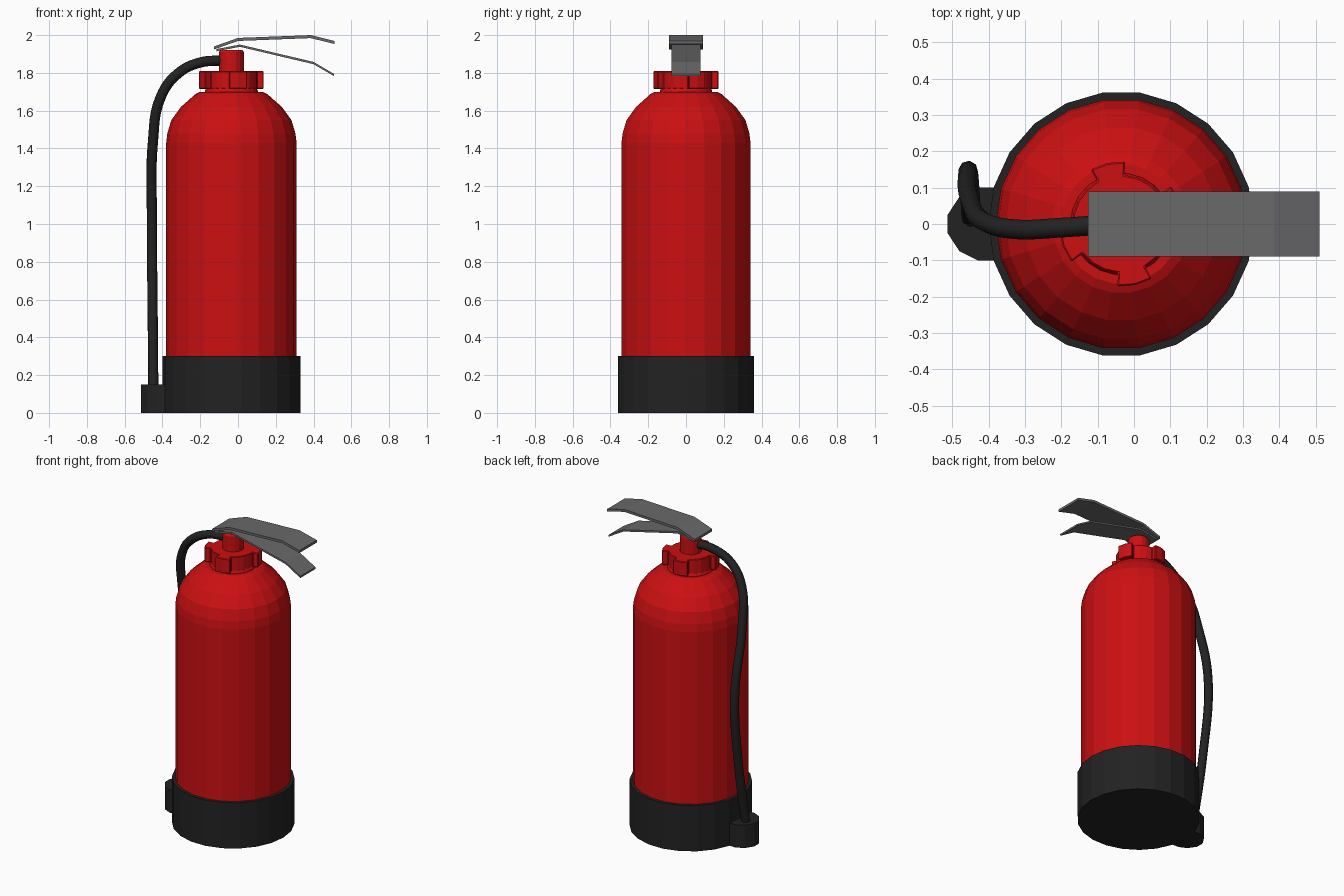
import bpy
import bmesh
from math import sin, cos, tau

cube = bpy.data.objects.get("Cube")
if cube:
    bpy.data.objects.remove(cube, do_unlink=True)

SIDES = 22
AXIS = -0.035  # x of the tank's axis


def material(name, rgb):
    m = bpy.data.materials.new(name)
    m.use_nodes = True
    m.diffuse_color = (*rgb, 1)
    m.node_tree.nodes["Principled BSDF"].inputs["Base Color"].default_value = (*rgb, 1)
    return m


red = material("red paint", (0.6, 0.005, 0.006))
black = material("black rubber", (0.016, 0.016, 0.016))
grey = material("grey metal", (0.14, 0.14, 0.145))


def finish(name, bm, mat):
    bmesh.ops.recalc_face_normals(bm, faces=bm.faces)
    mesh = bpy.data.meshes.new(name)
    bm.to_mesh(mesh)
    bm.free()
    mesh.materials.append(mat)
    ob = bpy.data.objects.new(name, mesh)
    bpy.context.collection.objects.link(ob)
    return ob


def lathe(name, profile, mat, sides=SIDES):
    """Capped solid of revolution from (radius, z) pairs."""
    bm = bmesh.new()
    rings = [[bm.verts.new((AXIS + r * cos(tau * i / sides), r * sin(tau * i / sides), z))
              for i in range(sides)] for r, z in profile]
    for a, b in zip(rings, rings[1:]):
        for i in range(sides):
            j = (i + 1) % sides
            bm.faces.new((a[i], a[j], b[j], b[i]))
    bm.faces.new(rings[0])
    bm.faces.new(rings[-1])
    return finish(name, bm, mat)


def prism(name, outline, offset, mat):
    """Closed outline of 3D points, extruded by an offset."""
    bm = bmesh.new()
    face = bm.faces.new([bm.verts.new(p) for p in outline])
    new = bmesh.ops.extrude_face_region(bm, geom=[face])["geom"]
    bmesh.ops.translate(bm, vec=offset, verts=[v for v in new if isinstance(v, bmesh.types.BMVert)])
    return finish(name, bm, mat)


# Tank and its rubber foot
lathe("tank", [(0.345, 0.2), (0.345, 1.43), (0.339, 1.48), (0.318, 1.55), (0.267, 1.62),
               (0.19, 1.688), (0.165, 1.7)], red)
lathe("base_cover", [(0.365, 0), (0.365, 0.3)], black)

# Neck, lugged collar and valve
lathe("neck", [(0.14, 1.68), (0.14, 1.705), (0.13, 1.73)], red)
lugs = {0, 1, 5, 6, 11, 12, 16, 17}
outline = []
for i in range(SIDES):
    r = 0.172 if i in lugs else 0.135
    for k in (i, i + 1):
        a = 0.08 + tau * k / SIDES
        p = (AXIS + r * cos(a), r * sin(a), 1.715)
        if not outline or max(abs(p[0] - outline[-1][0]), abs(p[1] - outline[-1][1])) > 1e-5:
            outline.append(p)
if abs(outline[0][0] - outline[-1][0]) + abs(outline[0][1] - outline[-1][1]) < 1e-5:
    outline.pop()
collar = prism("collar", outline, (0, 0, 0.095), red)
bevel = collar.modifiers.new("soft edge", "BEVEL")
bevel.width = 0.004
bevel.segments = 1
lathe("valve", [(0.066, 1.8), (0.066, 1.91), (0.058, 1.922)], red, 16)


# Bent sheet levers
def lever(name, path, half_width, thickness):
    top = [(x, -half_width, z) for x, z in path]
    under = [(x, -half_width, z - thickness) for x, z in reversed(path)]
    return prism(name, top + under, (0, 2 * half_width, 0), grey)


lever("upper_lever", [(-0.127, 1.94), (0, 1.985), (0.385, 2.0), (0.51, 1.969)], 0.09, 0.016)
lever("lower_lever", [(-0.115, 1.926), (0.01, 1.95), (0.4, 1.858), (0.508, 1.795)], 0.078, 0.012)

# Hose holder: rounded block on the foot
holder = [(-0.34, 0.1), (-0.43, 0.1), (-0.48, 0.075), (-0.513, 0.025)]
holder += [(x, -y) for x, y in reversed(holder)]
prism("hose_holder", [(x, y, 0) for x, y in holder], (0, 0, 0.15), black)

# Hose from valve to holder
curve = bpy.data.curves.new("hose", "CURVE")
curve.dimensions = "3D"
curve.bevel_depth = 0.027
curve.bevel_resolution = 2
curve.use_fill_caps = True
curve.resolution_u = 6
curve.materials.append(black)
path = [(-0.06, 0, 1.865), (-0.2, -0.01, 1.855), (-0.32, -0.015, 1.795), (-0.41, 0.005, 1.67),
        (-0.45, 0.06, 1.44), (-0.456, 0.145, 1.03), (-0.452, 0.1, 0.55), (-0.448, 0.01, 0.1)]
spline = curve.splines.new("BEZIER")
spline.bezier_points.add(len(path) - 1)
for point, co in zip(spline.bezier_points, path):
    point.co = co
    point.handle_left_type = point.handle_right_type = "AUTO"
hose = bpy.data.objects.new("hose", curve)
bpy.context.collection.objects.link(hose)
